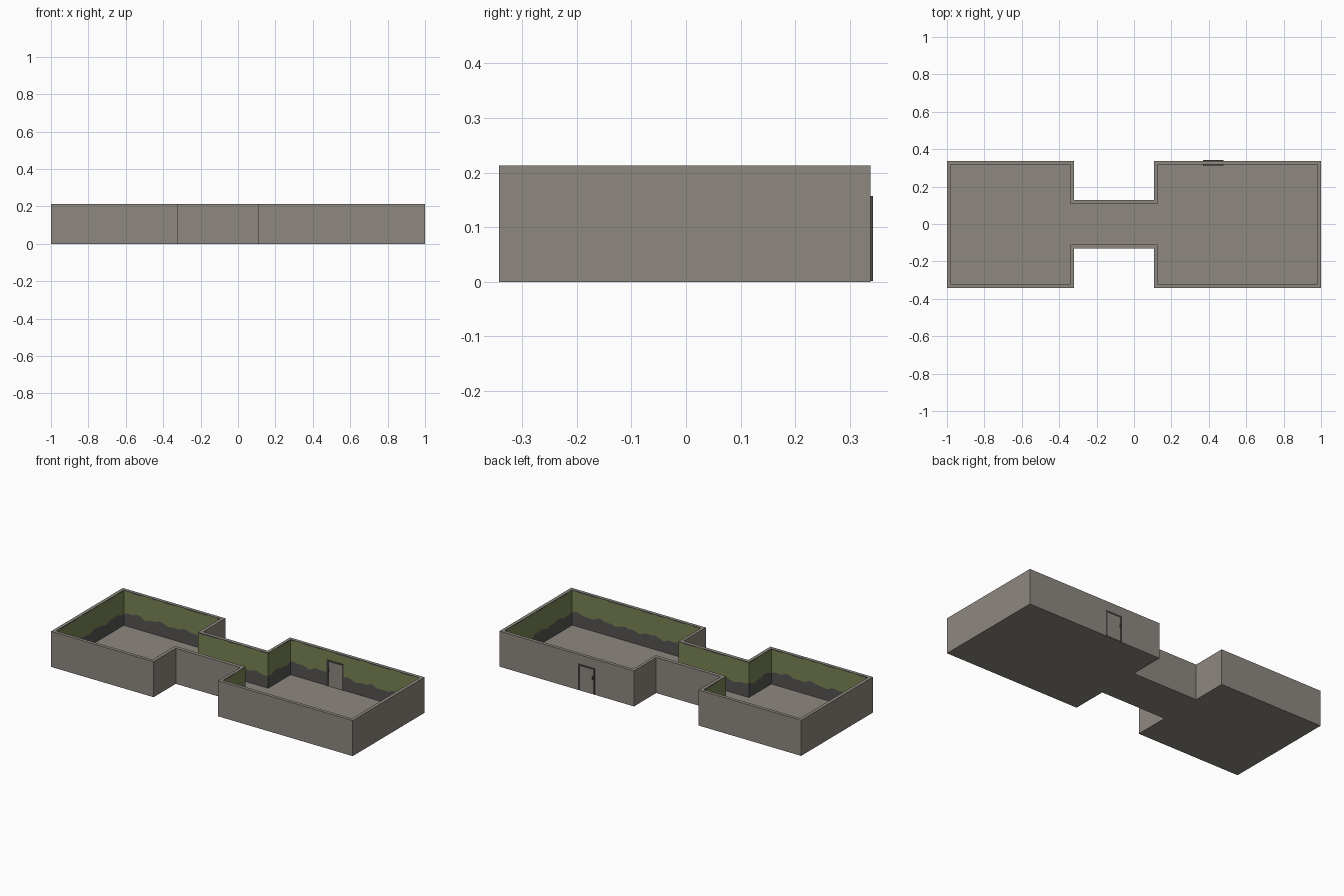
import bpy, bmesh, math, random

if "Cube" in bpy.data.objects:
    bpy.data.objects.remove(bpy.data.objects["Cube"])
random.seed(4)
H = 0.213      # wall height
FLOOR = 0.002  # floor level
YC = -0.002    # building centre line (the door frame sticks out at the back)


def material(name, rgb):
    m = bpy.data.materials.new(name)
    m.diffuse_color = (*rgb, 1)
    m.use_nodes = True
    m.node_tree.nodes["Principled BSDF"].inputs["Base Color"].default_value = m.diffuse_color
    return m


concrete = material("grey concrete", (0.27, 0.245, 0.215))
green = material("green paint", (0.19, 0.23, 0.09))
dark = material("dark grey base paint", (0.09, 0.088, 0.085))
metal = material("dark door metal", (0.07, 0.068, 0.062))


def make(name, bm, mats):
    me = bpy.data.meshes.new(name)
    bm.to_mesh(me)
    bm.free()
    for m in mats:
        me.materials.append(m)
    ob = bpy.data.objects.new(name, me)
    bpy.context.collection.objects.link(ob)
    return ob


def outline(x0, xa, xb, x1, room, hall):
    """Counter-clockwise plan: two rooms joined by a narrow hall."""
    front = [(x0, -room), (xa, -room), (xa, -hall),
             (xb, -hall), (xb, -room), (x1, -room)]
    back = [(x, -y) for x, y in reversed(front)]
    return [(x, y + YC) for x, y in front + back]


outer = outline(-1, -0.32, 0.108, 1, 0.34, 0.13)
inner = outline(-0.98, -0.34, 0.126, 0.98, 0.32, 0.108)
n = len(outer)

# concrete shell: outer walls, rim, underside and floor
bm = bmesh.new()
low = [bm.verts.new((x, y, 0)) for x, y in outer]
top = [bm.verts.new((x, y, H)) for x, y in outer]
rim = [bm.verts.new((x, y, H)) for x, y in inner]
ground = [bm.verts.new((x, y, FLOOR)) for x, y in inner]
for i in range(n):
    j = (i + 1) % n
    bm.faces.new((low[i], low[j], top[j], top[i]))
    bm.faces.new((top[i], top[j], rim[j], rim[i]))
bm.faces.new(low[::-1])
bm.faces.new(ground)
make("concrete_shell", bm, [concrete])

# painted inner walls: dark worn base, green field, chipped upper edge
bm = bmesh.new()
s = 0.0
for i in range(n):
    (xa, ya), (xb, yb) = inner[i], inner[(i + 1) % n]
    length = math.hypot(xb - xa, yb - ya)
    steps = max(4, round(length / 0.016))
    prev = None
    for k in range(steps + 1):
        t = k / steps
        d = s + length * t
        base = (0.078 + 0.007 * math.sin(d * 38) + 0.004 * math.sin(d * 83 + 1)
                + random.uniform(-0.002, 0.002))
        chip = 0.206 if math.sin(d * 31) + math.sin(d * 57) > -0.2 else 0.2115
        x, y = xa + (xb - xa) * t, ya + (yb - ya) * t
        col = [bm.verts.new((x, y, z)) for z in (FLOOR, base, chip, H)]
        if prev:
            for r in range(3):
                f = bm.faces.new((col[r], prev[r], prev[r + 1], col[r + 1]))
                f.material_index = 1 if r == 1 else 0
        prev = col
    s += length
make("painted_inner_walls", bm, [dark, green])


def box(name, lo, hi, mat):
    bm = bmesh.new()
    bmesh.ops.create_cube(bm, size=1)
    for v in bm.verts:
        v.co = [lo[a] + (v.co[a] + 0.5) * (hi[a] - lo[a]) for a in range(3)]
    return make(name, bm, [mat])


# door through the back wall of the larger room
DX0, DX1, DZ, W = 0.368, 0.478, 0.157, 0.009
Y0, Y1 = 0.314, 0.342
box("door_jamb_left", (DX0, Y0, FLOOR), (DX0 + W, Y1, DZ), metal)
box("door_jamb_right", (DX1 - W, Y0, FLOOR), (DX1, Y1, DZ), metal)
box("door_lintel", (DX0 + W, Y0, DZ - W), (DX1 - W, Y1, DZ), metal)
box("door_panel", (DX0 + W, Y0 + 0.002, FLOOR), (DX1 - W, Y1 - 0.002, DZ - W), concrete)
box("door_handle", (DX0 + W + 0.003, Y0, 0.085), (DX0 + W + 0.009, Y1, 0.11), metal)
